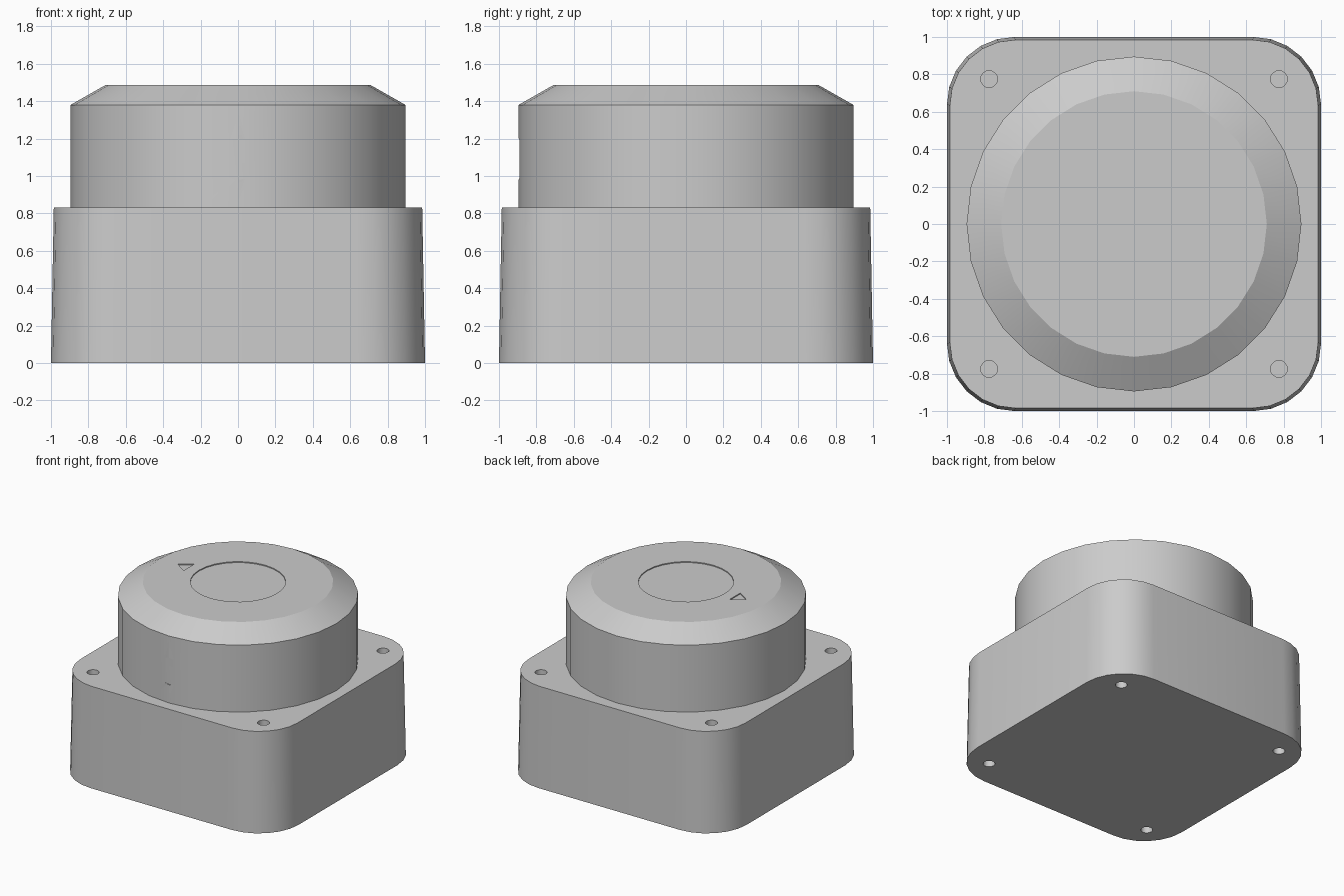
import bpy, bmesh
from math import cos, sin, pi, radians
from mathutils import Matrix, Vector

cube = bpy.data.objects.get("Cube")
if cube:
    bpy.data.objects.remove(cube, do_unlink=True)

grey = bpy.data.materials.new("plain_grey")
grey.use_nodes = True
GREY = (0.6, 0.6, 0.6, 1)
grey.diffuse_color = GREY
grey.node_tree.nodes["Principled BSDF"].inputs["Base Color"].default_value = GREY


def circle(r, n=28):
    return [(r * cos(2 * pi * i / n), r * sin(2 * pi * i / n)) for i in range(n)]


def rounded_square(half, r, steps=6):
    pts = []
    for q, (sx, sy) in enumerate([(1, 1), (-1, 1), (-1, -1), (1, -1)]):
        for i in range(steps + 1):
            a = (q + i / steps) * pi / 2
            pts.append((sx * (half - r) + r * cos(a), sy * (half - r) + r * sin(a)))
    return pts


def loft(name, sections, matrix=Matrix(), cutter=False):
    """Solid through a stack of (outline, height) sections."""
    bm = bmesh.new()
    rings = [[bm.verts.new(matrix @ Vector((x, y, z))) for x, y in pts] for pts, z in sections]
    n = len(rings[0])
    for low, high in zip(rings, rings[1:]):
        for i in range(n):
            j = (i + 1) % n
            bm.faces.new((low[i], low[j], high[j], high[i]))
    bm.faces.new(rings[0][::-1])
    bm.faces.new(rings[-1])
    bmesh.ops.recalc_face_normals(bm, faces=bm.faces)
    mesh = bpy.data.meshes.new(name)
    bm.to_mesh(mesh)
    bm.free()
    mesh.materials.append(grey)
    ob = bpy.data.objects.new(name, mesh)
    bpy.context.collection.objects.link(ob)
    if cutter:
        ob.hide_render = True
        ob.hide_viewport = True
        ob.display_type = 'WIRE'
    return ob


def cut(target, cutter):
    mod = target.modifiers.new(cutter.name, 'BOOLEAN')
    mod.operation = 'DIFFERENCE'
    mod.solver = 'EXACT'
    mod.object = cutter


def finish(ob):
    """Bake the cuts, drop the cutters and smooth the round sides."""
    cutters = [m.object for m in ob.modifiers]
    bpy.context.view_layer.update()
    mesh = bpy.data.meshes.new_from_object(ob.evaluated_get(bpy.context.evaluated_depsgraph_get()))
    ob.modifiers.clear()
    ob.data = mesh
    for c in cutters:
        bpy.data.objects.remove(c, do_unlink=True)
    bpy.ops.object.select_all(action='DESELECT')
    ob.select_set(True)
    bpy.context.view_layer.objects.active = ob
    bpy.ops.object.shade_smooth_by_angle(angle=radians(25))


# Tapered base with rounded corners
BASE_H, TOP = 0.83, 1.485
base = loft("base", [(rounded_square(1.0, 0.36), 0), (rounded_square(0.985, 0.35), BASE_H)])

# Screw holes at the corners, above and below
for sx in (-1, 1):
    for sy in (-1, 1):
        place = Matrix.Translation((sx * 0.775, sy * 0.775, 0))
        for name, z0, z1 in (("top_hole", BASE_H - 0.15, BASE_H + 0.1), ("bottom_hole", -0.1, 0.15)):
            cut(base, loft(name, [(circle(0.045, 16), z0), (circle(0.045, 16), z1)], place, True))
finish(base)

# Round housing with a chamfered top
housing = loft("round_housing", [(circle(0.895), BASE_H), (circle(0.895), 1.38), (circle(0.71), TOP)])

# Shallow round recess on the front
front = Matrix.Translation((0, -0.89, 1.09)) @ Matrix.Rotation(pi / 2, 4, 'X')
cut(housing, loft("front_recess", [(circle(0.11), 0), (circle(0.11), 0.1)], front, True))

# Engraved ring, centre dimple and arrow on the top
DEPTH = 0.008
ring = loft("ring_groove", [(circle(0.355), TOP - DEPTH), (circle(0.355), TOP + 0.05)], cutter=True)
core = loft("ring_core", [(circle(0.345), TOP - 0.1), (circle(0.345), TOP + 0.1)], cutter=True)
cut(ring, core)
finish(ring)
ring.hide_render = ring.hide_viewport = True
cut(housing, ring)
arrow = [(-0.55, 0), (-0.445, -0.07), (-0.445, 0.07)]
for name, outline in (("centre_dimple", circle(0.045, 16)), ("arrow_mark", arrow)):
    cut(housing, loft(name, [(outline, TOP - DEPTH), (outline, TOP + 0.05)], cutter=True))
finish(housing)
